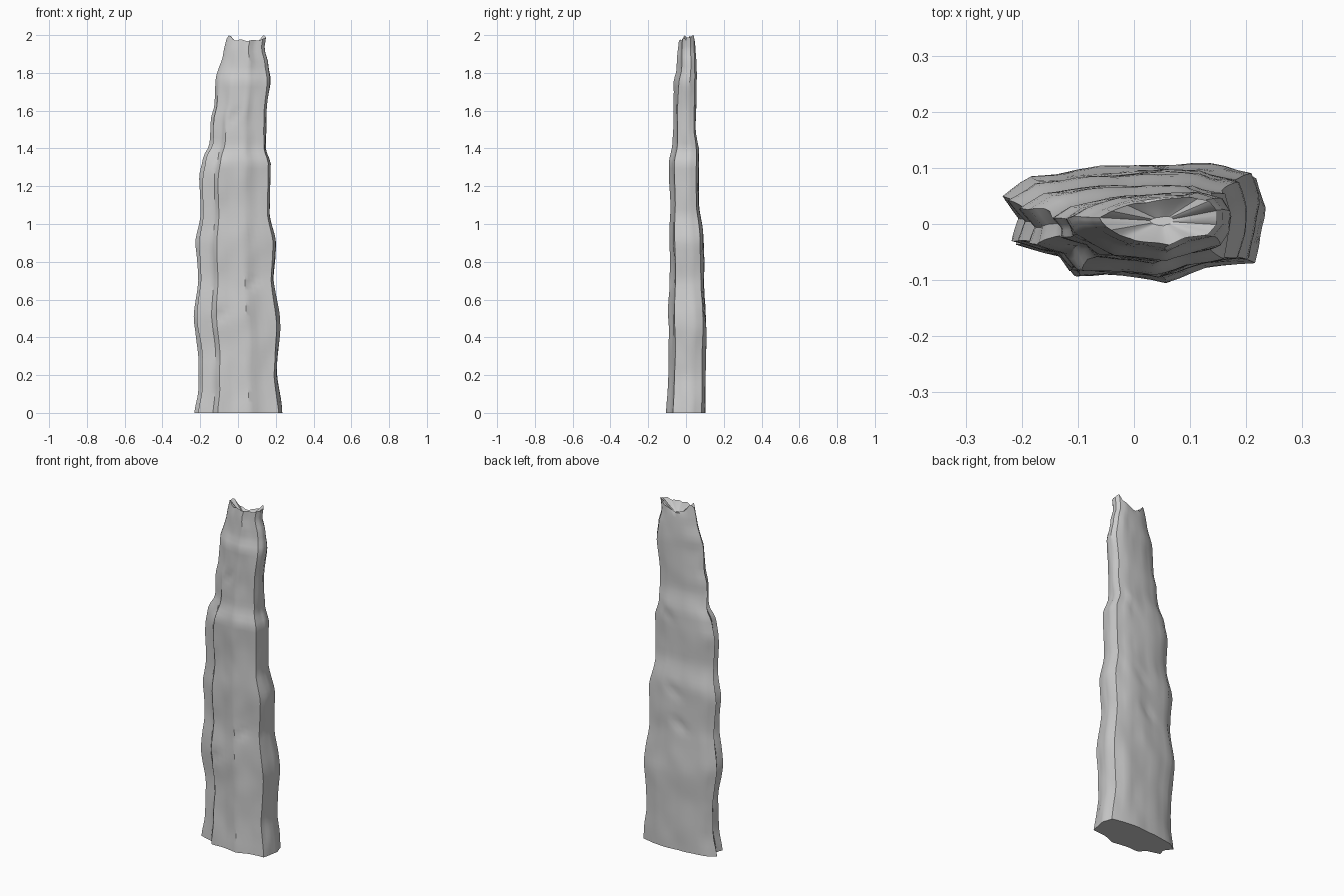
import bpy, bmesh, math
from mathutils import Vector, noise

if "Cube" in bpy.data.objects:
    bpy.data.objects.remove(bpy.data.objects["Cube"])

# Silhouette curves as (z, offset): left, right, front, back
LEFT = [(0, -.23), (.12, -.207), (.3, -.207), (.5, -.235), (.7, -.213), (.9, -.225), (1.05, -.2),
        (1.25, -.205), (1.35, -.185), (1.42, -.15), (1.55, -.145), (1.63, -.125), (1.77, -.12),
        (1.9, -.077), (2, -.055)]
RIGHT = [(0, .232), (.2, .207), (.45, .222), (.7, .19), (.9, .2), (1.05, .168), (1.32, .175),
         (1.4, .15), (1.6, .152), (1.76, .175), (1.85, .16), (1.93, .138), (2, .147)]
FRONT = [(0, -.105), (.3, -.092), (.5, -.095), (.75, -.085), (.95, -.09), (1.1, -.082), (1.32, -.092),
         (1.42, -.07), (1.75, -.068), (1.82, -.048), (2, -.04)]
BACK = [(0, .1), (.45, .107), (.7, .093), (.95, .09), (1.1, .068), (1.38, .072), (1.5, .052),
        (1.78, .06), (2, .048)]

# Cross-sections in -1..1 space: split slab below, pinched oval at the tip
SLAB = [(-1, .45), (-.77, .78), (-.25, .96), (.2, 1), (.62, 1), (.94, .82), (1, .3), (.98, -.2),
        (.93, -.66), (.55, -.76), (.24, -1), (-.1, -.86), (-.47, -.87), (-.58, -.55), (-.92, -.34), (-.86, .05)]
TIP = [(-1, .15), (-.8, .4), (-.4, .75), (.15, 1), (.6, 1), (.88, .8), (1, .4), (.98, -.1),
       (.85, -.5), (.5, -.7), (.2, -1), (-.1, -.9), (-.4, -.75), (-.65, -.5), (-.88, -.2), (-.97, 0)]
SUB, RINGS = 3, 72

# Diagonal scars: x, z, side, depth
SCARS = [(-.1, .51, -1, .012), (-.11, 1.35, -1, .01), (-.02, 1.57, -1, .007), (.08, .69, -1, .007),
         (.02, .92, 1, .012), (-.02, .73, 1, .014), (.08, 1.35, 1, .008)]


def lerp_curve(curve, z):
    for (z0, a), (z1, b) in zip(curve, curve[1:]):
        if z <= z1:
            t = (z - z0) / (z1 - z0)
            return a + (b - a) * (.5 * t + .5 * t * t * (3 - 2 * t))
    return curve[-1][1]


def section(z):
    blend = min(1, max(0, (z - 1.3) / .55))
    pts = [Vector(a).lerp(Vector(b), blend) for a, b in zip(SLAB, TIP)]
    return [pts[i].lerp(pts[(i + 1) % len(pts)], k / SUB) for i in range(len(pts)) for k in range(SUB)]


def surface_point(uv, z):
    l, r, f, b = (lerp_curve(c, z) for c in (LEFT, RIGHT, FRONT, BACK))
    x = (l + r) / 2 + uv.x * (r - l) / 2
    y = (f + b) / 2 + uv.y * (b - f) / 2
    # rough bark-like relief pushed outwards
    out = Vector((uv.x * .6, uv.y)).normalized()
    n = noise.noise(Vector((x * 9, y * 9, z * 4.5))) * .007 + noise.noise(Vector((x * 26, y * 26, z * 9))) * .003
    for sx, sz, side, depth in SCARS:
        if y * side > .02:
            along, across = (x - sx) + (z - sz), (z - sz) - (x - sx)
            n -= depth * math.exp(-(along / .07) ** 2 - (across / .025) ** 2)
    return Vector((x + out.x * n, y + out.y * n, z))


def rim_height(p):
    # low broken rim with two splinters standing at the ends
    h = 1.972 + .008 * noise.noise(Vector((p.x * 40, p.y * 40, 3)))
    h -= .035 * max(0, p.y / .05) * math.exp(-((p.x - .03) / .05) ** 2)
    h += .026 * math.exp(-((p.x + .045) / .017) ** 2)
    h += .027 * math.exp(-((p.x - .136) / .015) ** 2) * (1 if p.y > 0 else .35)
    return min(2, h)


bm = bmesh.new()
rings = []
for i in range(RINGS + 1):
    z = 1.94 * i / RINGS
    rings.append([bm.verts.new(surface_point(uv, z)) for uv in section(z)])

# Jagged rim
rim = []
for uv in section(1.97):
    p = surface_point(uv, 1.98)
    p.z = rim_height(p)
    rim.append(p)
rings.append([bm.verts.new(p) for p in rim])

# Concave broken top
centre = Vector((.05, .005, 1.915))
for k in (.8, .5, .2):
    ring = []
    for p in rim:
        q = centre.lerp(p, k)
        q.z = centre.z + (p.z - centre.z) * k ** 1.3
        ring.append(bm.verts.new(q))
    rings.append(ring)

n = len(rings[0])
for a, b in zip(rings, rings[1:]):
    for j in range(n):
        k = (j + 1) % n
        bm.faces.new((a[j], a[k], b[k], b[j]))
bm.faces.new(rings[0])
bm.faces.new(rings[-1])
bmesh.ops.recalc_face_normals(bm, faces=bm.faces)

mesh = bpy.data.meshes.new("broken_trunk")
bm.to_mesh(mesh)
bm.free()
trunk = bpy.data.objects.new("broken_trunk", mesh)
bpy.context.collection.objects.link(trunk)
bpy.context.view_layer.objects.active = trunk
trunk.select_set(True)
bpy.ops.object.shade_smooth_by_angle(angle=math.radians(35))
